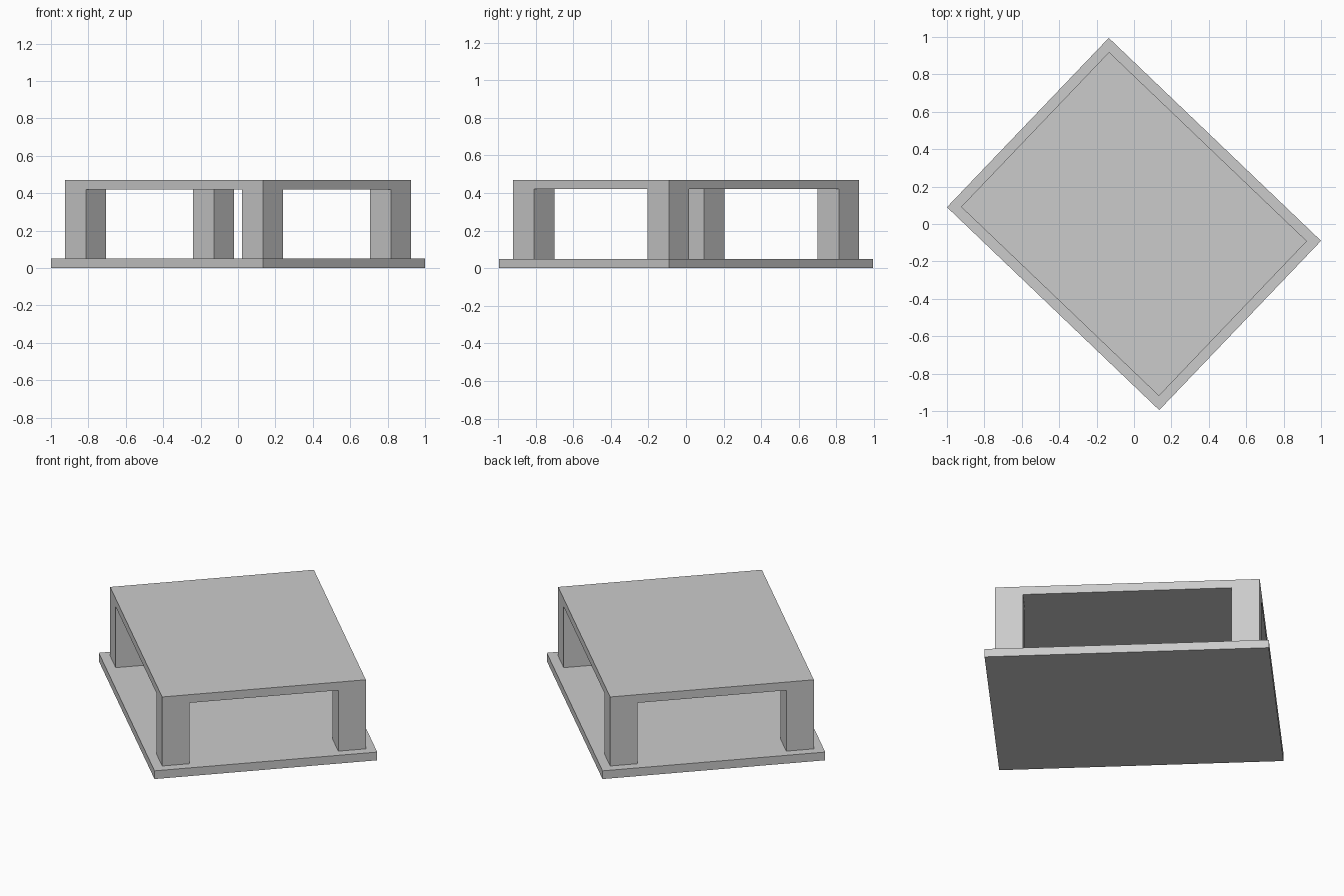
import bpy
from math import atan2
from mathutils import Matrix

cube = bpy.data.objects.get("Cube")
if cube:
    bpy.data.objects.remove(cube, do_unlink=True)

# Single plain grey
grey = bpy.data.materials.new("plain_grey")
grey.use_nodes = True
colour = (0.6, 0.6, 0.6, 1)
grey.diffuse_color = colour
grey.node_tree.nodes["Principled BSDF"].inputs["Base Color"].default_value = colour

# The whole piece is turned about the vertical axis
turn = Matrix.Rotation(atan2(-1.085, 1.135), 4, "Z")


def box(name, x, y, z_low, z_high, size_x, size_y):
    """Box centred at x, y in the turned frame."""
    bpy.ops.mesh.primitive_cube_add(size=1)
    obj = bpy.context.object
    obj.name = name
    place = Matrix.Translation((x, y, (z_low + z_high) / 2))
    scale = Matrix.Diagonal((size_x, size_y, z_high - z_low, 1))
    obj.data.transform(place @ scale)
    obj.matrix_world = turn
    obj.data.materials.append(grey)
    return obj


LENGTH, WIDTH = 1.57, 1.252
MARGIN = 0.0535
LEG = 0.155
BASE_TOP, LEG_TOP, ROOF_TOP = 0.05, 0.42, 0.47
roof_length, roof_width = LENGTH - 2 * MARGIN, WIDTH - 2 * MARGIN

# Base slab and roof slab
box("base_slab", 0, 0, 0, BASE_TOP, LENGTH, WIDTH)
box("roof_slab", 0, 0, LEG_TOP, ROOF_TOP, roof_length, roof_width)

# Four square corner posts, flush with the roof edges
posts = {"left": (1, 1), "front": (1, -1), "back": (-1, 1), "right": (-1, -1)}
for side, (sx, sy) in posts.items():
    box(side + "_post", sx * (roof_length - LEG) / 2, sy * (roof_width - LEG) / 2,
        BASE_TOP, LEG_TOP, LEG, LEG)
